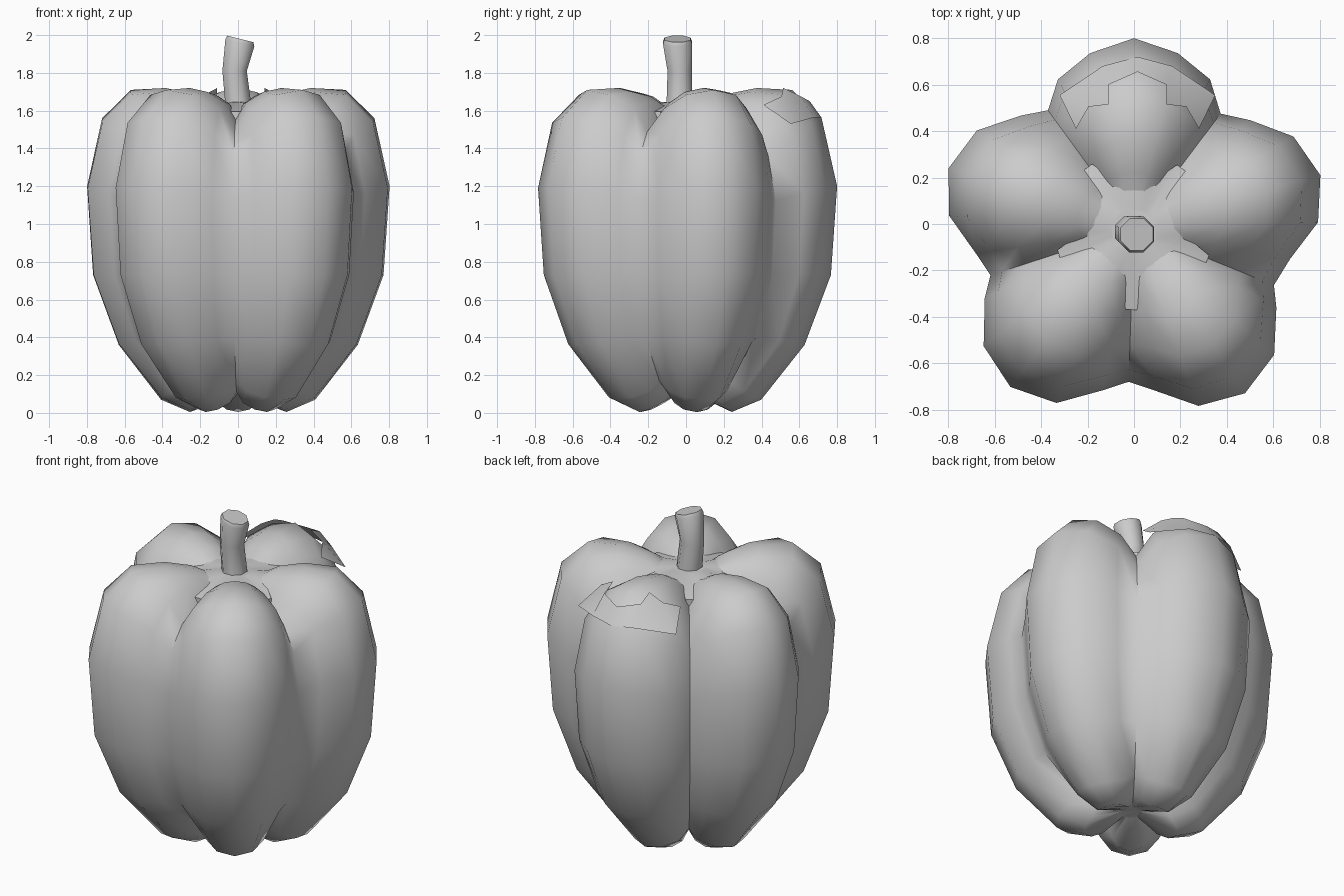
import bpy
import bmesh
from math import radians, sin, cos, pi
from mathutils import Vector

cube = bpy.data.objects.get("Cube")
if cube:
    bpy.data.objects.remove(cube)

grey = bpy.data.materials.new("plain grey")
grey.use_nodes = True
grey.diffuse_color = (0.6, 0.6, 0.6, 1)
grey.node_tree.nodes["Principled BSDF"].inputs["Base Color"].default_value = (0.6, 0.6, 0.6, 1)


def make_object(name, bm, sharp_angle):
    bmesh.ops.recalc_face_normals(bm, faces=bm.faces)
    mesh = bpy.data.meshes.new(name)
    bm.to_mesh(mesh)
    bm.free()
    mesh.materials.append(grey)
    obj = bpy.data.objects.new(name, mesh)
    bpy.context.collection.objects.link(obj)
    bpy.ops.object.select_all(action="DESELECT")
    obj.select_set(True)
    bpy.context.view_layer.objects.active = obj
    bpy.ops.object.shade_smooth_by_angle(angle=radians(sharp_angle))
    return obj


def loft(bm, rings):
    """Bridge closed rings of points and fan-close both ends."""
    loops = [[bm.verts.new(p) for p in ring] for ring in rings]
    count = len(loops[0])
    for a, b in zip(loops, loops[1:]):
        for i in range(count):
            j = (i + 1) % count
            bm.faces.new((a[i], a[j], b[j], b[i]))
    bm.faces.new(loops[0])
    bm.faces.new(loops[-1])


# Pepper body: five lobes, blended between a ridge and a groove profile
ridge = [(0.06, 1.58), (0.3, 1.69), (0.48, 1.72), (0.71, 1.71), (0.9, 1.56), (1, 1.2),
         (0.96, 0.73), (0.79, 0.36), (0.51, 0.07), (0.32, 0.005), (0.08, 0.1)]
groove = [(0.06, 1.58), (0.36, 1.57), (0.55, 1.55), (0.76, 1.49), (0.92, 1.36), (1, 1.12),
          (0.96, 0.73), (0.8, 0.4), (0.5, 0.17), (0.32, 0.11), (0.08, 0.1)]
# Lobe angle, ridge radius, shoulder fullness, following groove angle and radius
lobes = [(90, 0.82, 0.88, 126, 0.63), (162, 0.84, 0.82, 198, 0.65),
         (232, 0.865, 0.82, 268, 0.66), (304, 0.855, 0.82, 338, 0.65),
         (376, 0.835, 0.82, 413, 0.62)]
outline = []
for angle, radius, full, groove_angle, groove_radius in lobes:
    for offset, scale, weight in ((-27, full, 0.55), (-14, 0.95, 0.88), (0, 1, 1),
                                  (14, 0.95, 0.88), (27, full, 0.55)):
        outline.append((radians(angle + offset), radius * scale, weight))
    outline.append((radians(groove_angle), groove_radius, 0))

rings = []
for top, low in zip(ridge, groove):
    ring = []
    for angle, radius, weight in outline:
        r = radius * (low[0] + (top[0] - low[0]) * weight)
        z = low[1] + (top[1] - low[1]) * weight
        ring.append((r * cos(angle), r * sin(angle) - 0.02, z))
    rings.append(ring)
bm = bmesh.new()
loft(bm, rings)
make_object("pepper_body", bm, 60)

# Star-shaped calyx with blunt tips lying in the grooves
bm = bmesh.new()
hub = Vector((0, -0.03, 0))
inner, edge = [], []
for lobe in lobes:
    for offset, reach, z in ((-36, 0.18, 1.645), (-17, 0.22, 1.635), (-4, 0.34, 1.595),
                             (4, 0.34, 1.595), (17, 0.22, 1.635)):
        a = radians(lobe[3] + offset)
        direction = Vector((cos(a), sin(a), 0))
        inner.append(hub + direction * 0.1 + Vector((0, 0, 1.645)))
        edge.append(hub + direction * reach + Vector((0, 0, z)))
loft(bm, [inner, edge, [p - Vector((0, 0, 0.05)) for p in edge]])
make_object("calyx", bm, 60)

# Bent octagonal stem with a slanted cut end
bm = bmesh.new()
rings = []
for x, y, z, r, slant in ((0.005, -0.035, 1.6, 0.075, 0), (-0.018, -0.033, 1.81, 0.07, 0),
                          (0.01, -0.045, 1.96, 0.083, -0.25), (0.012, -0.045, 1.98, 0.075, -0.25)):
    rings.append([(x + r * cos(a), y + r * sin(a), z + slant * r * cos(a))
                  for a in (pi / 8 + k * pi / 4 for k in range(8))])
loft(bm, rings)
make_object("stem", bm, 50)

# Thin notched patch over the shoulder of the back lobe
points = [(0, 0.72, 1.56), (0.15, 0.68, 1.565), (0.335, 0.555, 1.53), (0, 0.655, 1.65),
          (0.125, 0.6, 1.68), (0.125, 0.515, 1.72), (0.21, 0.505, 1.675), (0.265, 0.41, 1.63)]
bm = bmesh.new()
for side in (1, -1):
    verts = [bm.verts.new((0.015 + side * x, y, z)) for x, y, z in points]
    for face in ((0, 1, 4, 3), (1, 6, 5, 4), (1, 2, 6), (2, 7, 6)):
        bm.faces.new([verts[i] for i in face][::side])
bmesh.ops.remove_doubles(bm, verts=bm.verts, dist=0.001)
patch = make_object("shoulder_patch", bm, 60)
